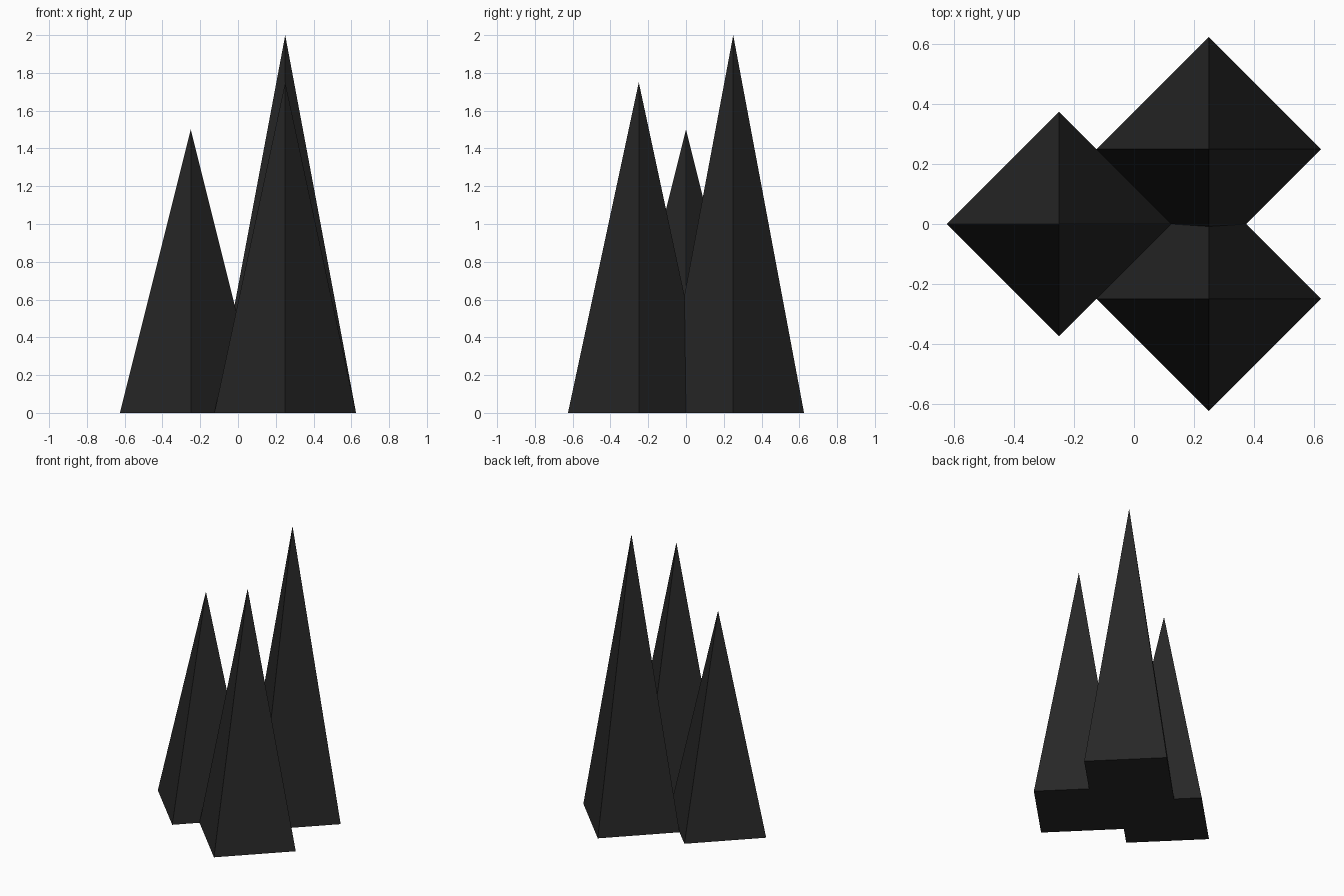
import bpy

if "Cube" in bpy.data.objects:
    bpy.data.objects.remove(bpy.data.objects["Cube"])

# One dark stone colour for every spike
stone = bpy.data.materials.new("charcoal")
stone.diffuse_color = (0.02, 0.02, 0.02, 1.0)
stone.use_nodes = True
stone.node_tree.nodes["Principled BSDF"].inputs["Base Color"].default_value = stone.diffuse_color


def spike(name, x, y, height, radius=0.375):
    """Four-sided pyramid standing on z = 0, corners pointing along x and y."""
    bpy.ops.mesh.primitive_cone_add(vertices=4, radius1=radius, radius2=0,
                                    depth=height, location=(x, y, height / 2))
    obj = bpy.context.object
    obj.name = name
    obj.data.materials.append(stone)
    return obj


# Three overlapping spikes of different heights
spike("left_spike", -0.25, 0.0, 1.5)
spike("back_spike", 0.25, 0.25, 2.0)
spike("front_spike", 0.25, -0.25, 1.75)
